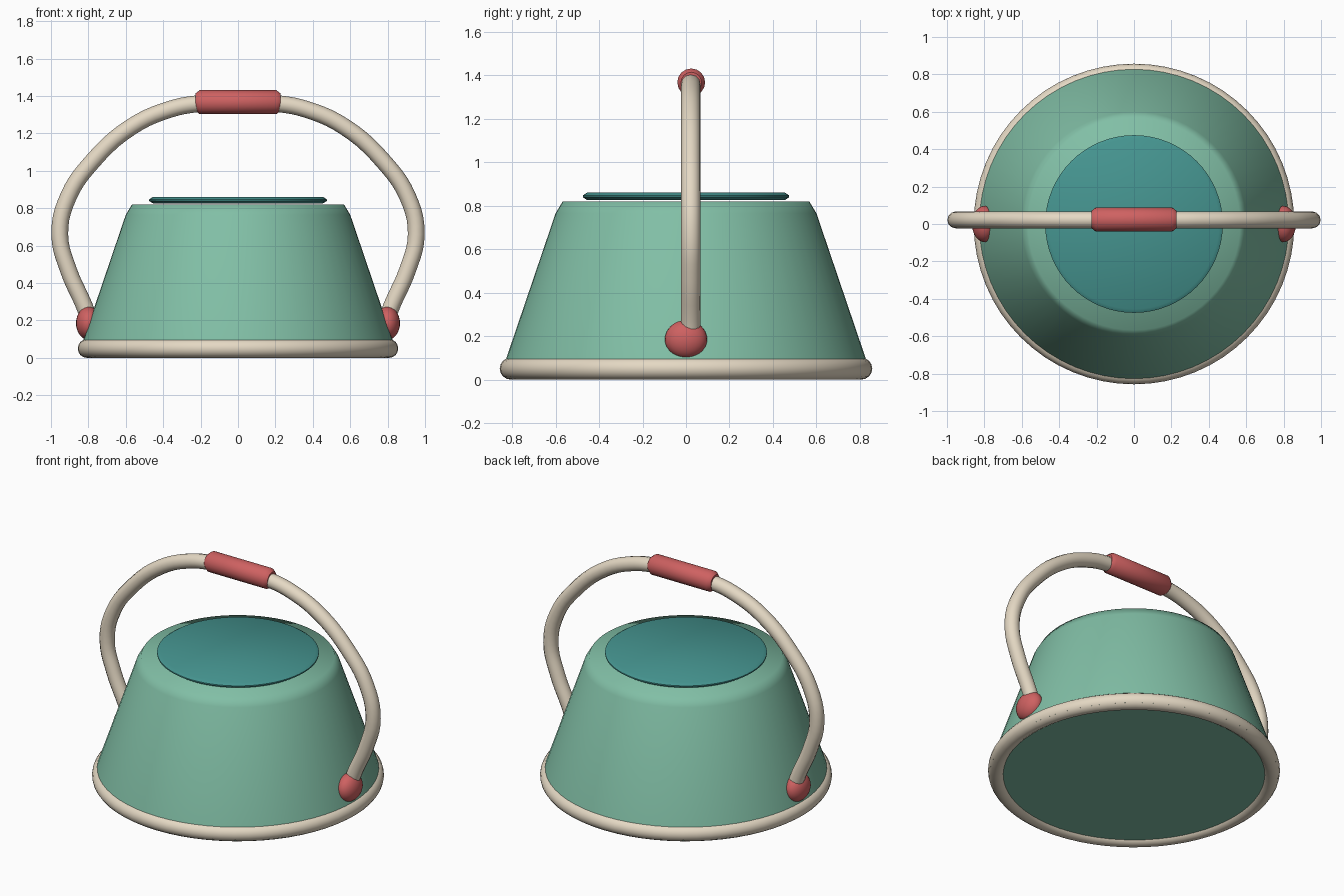
import bpy, math

if "Cube" in bpy.data.objects:
    bpy.data.objects.remove(bpy.data.objects["Cube"])

def material(name, rgb):
    m = bpy.data.materials.new(name)
    m.diffuse_color = (*rgb, 1)
    m.use_nodes = True
    m.node_tree.nodes["Principled BSDF"].inputs["Base Color"].default_value = m.diffuse_color
    return m

GREEN = material("green", (0.22, 0.52, 0.38))
TEAL = material("teal", (0.06, 0.30, 0.28))
CREAM = material("cream", (0.78, 0.69, 0.55))
RED = material("red", (0.62, 0.12, 0.12))

def finish(ob, name, mat, angle=40):
    ob.name = name
    ob.data.materials.clear()
    ob.data.materials.append(mat)
    bpy.ops.object.select_all(action='DESELECT')
    ob.select_set(True)
    bpy.context.view_layer.objects.active = ob
    bpy.ops.object.shade_smooth_by_angle(angle=math.radians(angle))
    return ob

def lathe(name, profile, sides, mat, angle=40):
    """Closed solid of revolution about z from (radius, z) pairs, bottom to top."""
    verts, faces = [], []
    for r, z in profile:
        for i in range(sides):
            a = 2 * math.pi * i / sides
            verts.append((r * math.cos(a), r * math.sin(a), z))
    for k in range(len(profile) - 1):
        for i in range(sides):
            j = (i + 1) % sides
            faces.append((k * sides + i, k * sides + j,
                          (k + 1) * sides + j, (k + 1) * sides + i))
    faces.append(tuple(reversed(range(sides))))
    faces.append(tuple(range((len(profile) - 1) * sides, len(profile) * sides)))
    mesh = bpy.data.meshes.new(name)
    mesh.from_pydata(verts, [], faces)
    ob = bpy.data.objects.new(name, mesh)
    bpy.context.collection.objects.link(ob)
    return finish(ob, name, mat, angle)

# Tapered body with a chamfered top, and the disc hovering just above it
lathe("body", [(0.846, 0.02), (0.826, 0.10), (0.60, 0.765), (0.567, 0.82)], 64, GREEN, 65)
lathe("top_disc", [(0.455, 0.826), (0.475, 0.839), (0.475, 0.847), (0.455, 0.86)], 64, TEAL)

# Rolled rim around the base
bpy.ops.mesh.primitive_torus_add(major_radius=0.807, minor_radius=0.05,
                                 major_segments=64, minor_segments=16,
                                 location=(0, 0, 0.05))
finish(bpy.context.object, "base_rim", CREAM)

# Arched handle: half path mirrored into a full one, swept as a tube
HANDLE_Y = 0.022
half = [(0.80, 0.22), (0.825, 0.285), (0.905, 0.465), (0.953, 0.66), (0.908, 0.86),
        (0.778, 1.05), (0.57, 1.235), (0.36, 1.33), (0.20, 1.36)]
path = half + [(0, 1.367)] + [(-x, z) for x, z in reversed(half)]
curve = bpy.data.curves.new("handle", 'CURVE')
curve.dimensions = '3D'
curve.bevel_depth = 0.045
curve.bevel_resolution = 4
curve.resolution_u = 5
curve.use_fill_caps = True
spline = curve.splines.new('BEZIER')
spline.bezier_points.add(len(path) - 1)
for p, (x, z) in zip(spline.bezier_points, path):
    p.co = (x, HANDLE_Y, z)
    p.handle_left_type = p.handle_right_type = 'AUTO'
handle = bpy.data.objects.new("handle", curve)
bpy.context.collection.objects.link(handle)
bpy.ops.object.select_all(action='DESELECT')
handle.select_set(True)
bpy.context.view_layer.objects.active = handle
bpy.ops.object.convert(target='MESH')
finish(bpy.context.object, "handle", CREAM)

# Grip sleeve at the top of the handle
grip = lathe("grip", [(0.047, -0.227), (0.064, -0.205), (0.064, 0.205), (0.047, 0.227)],
             16, RED, 50)
grip.rotation_euler = (0, math.pi / 2, 0)
grip.location = (0, HANDLE_Y + 0.002, 1.367)

# Pivot knobs where the handle meets the body
for side, name in ((-1, "left_knob"), (1, "right_knob")):
    bpy.ops.mesh.primitive_uv_sphere_add(segments=24, ring_count=16, radius=1,
                                         location=(side * 0.80, 0, 0.185))
    knob = bpy.context.object
    knob.scale = (0.066, 0.097, 0.088)
    finish(knob, name, RED)
